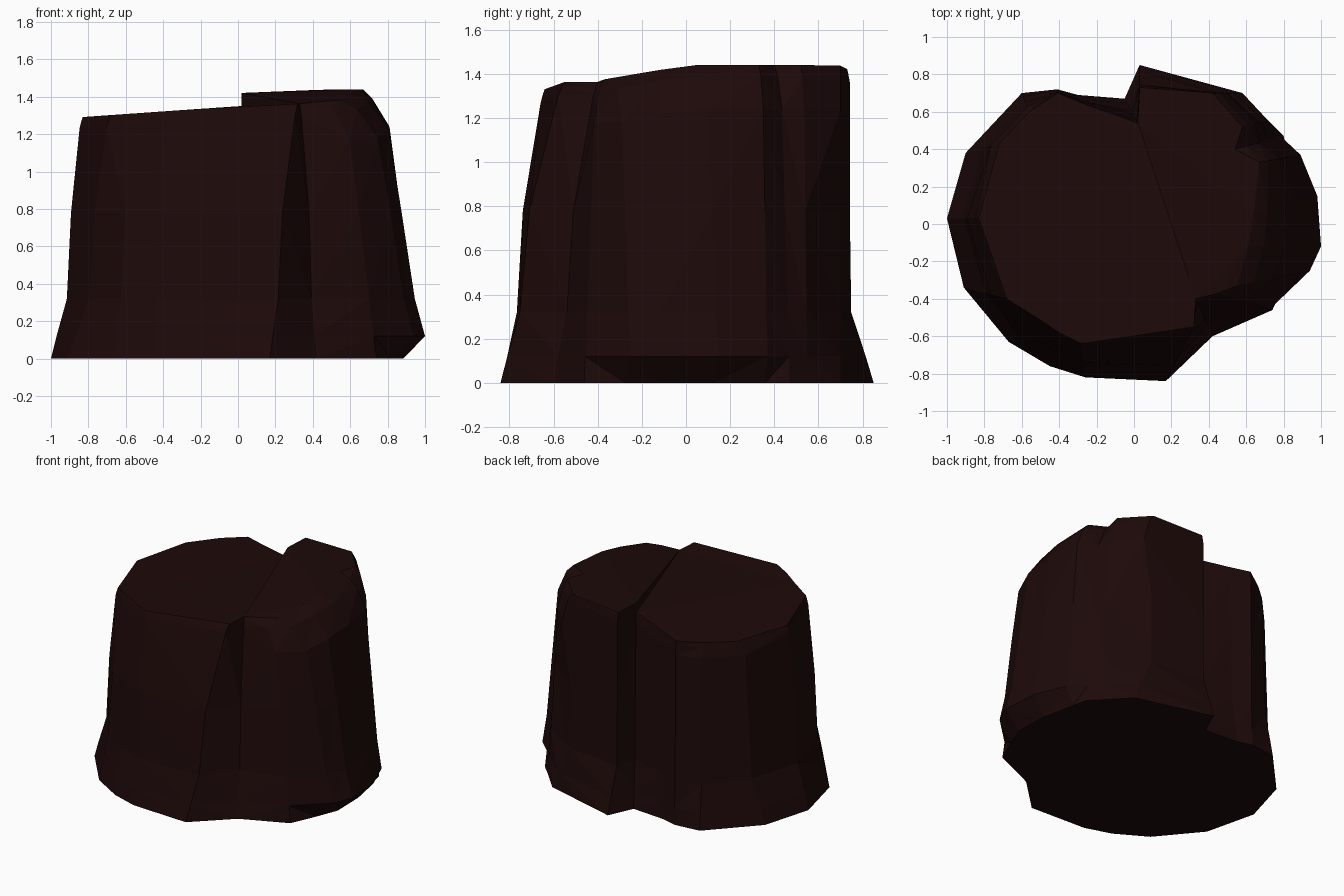
import bpy
import bmesh

default_cube = bpy.data.objects.get("Cube")
if default_cube:
    bpy.data.objects.remove(default_cube, do_unlink=True)

# Ground outline and cap outline, both starting at the front groove and going
# round the raised side, past the back notch, to the low side
BASE = [(.42, -.6), (.74, -.46), (.94, -.25), (1, -.12), (.98, .15), (.89, .37),
        (.8, .47), (.72, .55), (.58, .7), (.03, .85), (-.05, .67), (-.3, .69),
        (-.41, .72), (-.6, .7), (-.9, .38), (-1, .03), (-.91, -.34),
        (-.67, -.63), (-.45, -.76), (-.26, -.82), (.17, -.84)]
CAP = [(.33, -.4), (.45, -.37), (.55, -.33), (.61, -.12), (.64, .05), (.67, .33),
       (.54, .4), (.58, .52), (.42, .7), (.03, .73), (.02, .54), (-.26, .64),
       (-.41, .7), (-.56, .6), (-.72, .43), (-.83, .03), (-.68, -.4),
       (-.52, -.5), (-.4, -.58), (-.28, -.64), (.32, -.55)]
NOTCH = 10
COUNT = len(BASE)


def low_height(x):
    return 1.35 + .07 * min(x, 0) + .04 * max(x, 0)


def raised_height(x, y):
    return min(1.42 + .04 * x, 1.44, 1.37 + .17 * (y + .4))


def column_profile(index):
    """Heights and base-to-cap blend for one upright edge of the stump."""
    x, y = BASE[index]
    cap_x, cap_y = CAP[index]
    raised = 0 < index < NOTCH
    top = raised_height(cap_x, cap_y) if raised else low_height(cap_x)

    # How far the lower and middle trunk lean in, side by side
    if x > .7:
        lower, middle = .14, .32
    elif y < -.5:
        lower, middle = .3, .45
    elif raised:
        lower, middle = .85, .9
    else:
        lower, middle = .5, .63

    # Bevel below the cap
    if x > .5:
        bevel = [(top - .2, .5), (top - .05, .78)]
    elif x < -.1 and y > .2:
        bevel = [(top - .1, .74), (top - .03, .92)]
    else:
        bevel = [(top - .06, .9), (top - .02, .96)]

    undercut = x > .85
    foot = [(0, .3), (.12, 0)] if undercut else [(0, 0), (.12, lower * .35)]
    return foot + [(.32, lower), (.78, middle)] + bevel + [(top, 1)]


def make_material(name, colour):
    material = bpy.data.materials.new(name)
    material.use_nodes = True
    material.diffuse_color = colour
    shader = material.node_tree.nodes["Principled BSDF"]
    shader.inputs["Base Color"].default_value = colour
    shader.inputs["Roughness"].default_value = 1
    return material


# Stump sides: one column of vertices for each outline point
bm = bmesh.new()
columns = []
for index in range(COUNT):
    (bx, by), (cx, cy) = BASE[index], CAP[index]
    columns.append([bm.verts.new((bx + (cx - bx) * blend, by + (cy - by) * blend, z))
                    for z, blend in column_profile(index)])

for index, column in enumerate(columns):
    following = columns[(index + 1) % COUNT]
    for level in range(len(column) - 1):
        bm.faces.new((column[level], following[level],
                      following[level + 1], column[level + 1]))

# Flat underside
bm.faces.new([column[0] for column in reversed(columns)])

# Split top: low cap, raised cap and the step between them
rim = [column[-1] for column in columns]
notch_x, notch_y = CAP[NOTCH]
notch_high = bm.verts.new((notch_x, notch_y, raised_height(notch_x, notch_y)))
bm.faces.new(rim[NOTCH:] + rim[:1])
bm.faces.new(rim[:NOTCH] + [notch_high])
bm.faces.new((rim[0], notch_high, rim[NOTCH]))
bm.faces.new((rim[NOTCH], notch_high, rim[NOTCH - 1]))

bmesh.ops.triangulate(bm, faces=bm.faces[:])
bmesh.ops.recalc_face_normals(bm, faces=bm.faces[:])

mesh = bpy.data.meshes.new("stump")
bm.to_mesh(mesh)
bm.free()
mesh.materials.append(make_material("dark red brown", (.0125, .0028, .0028, 1)))
stump = bpy.data.objects.new("stump", mesh)
bpy.context.collection.objects.link(stump)
